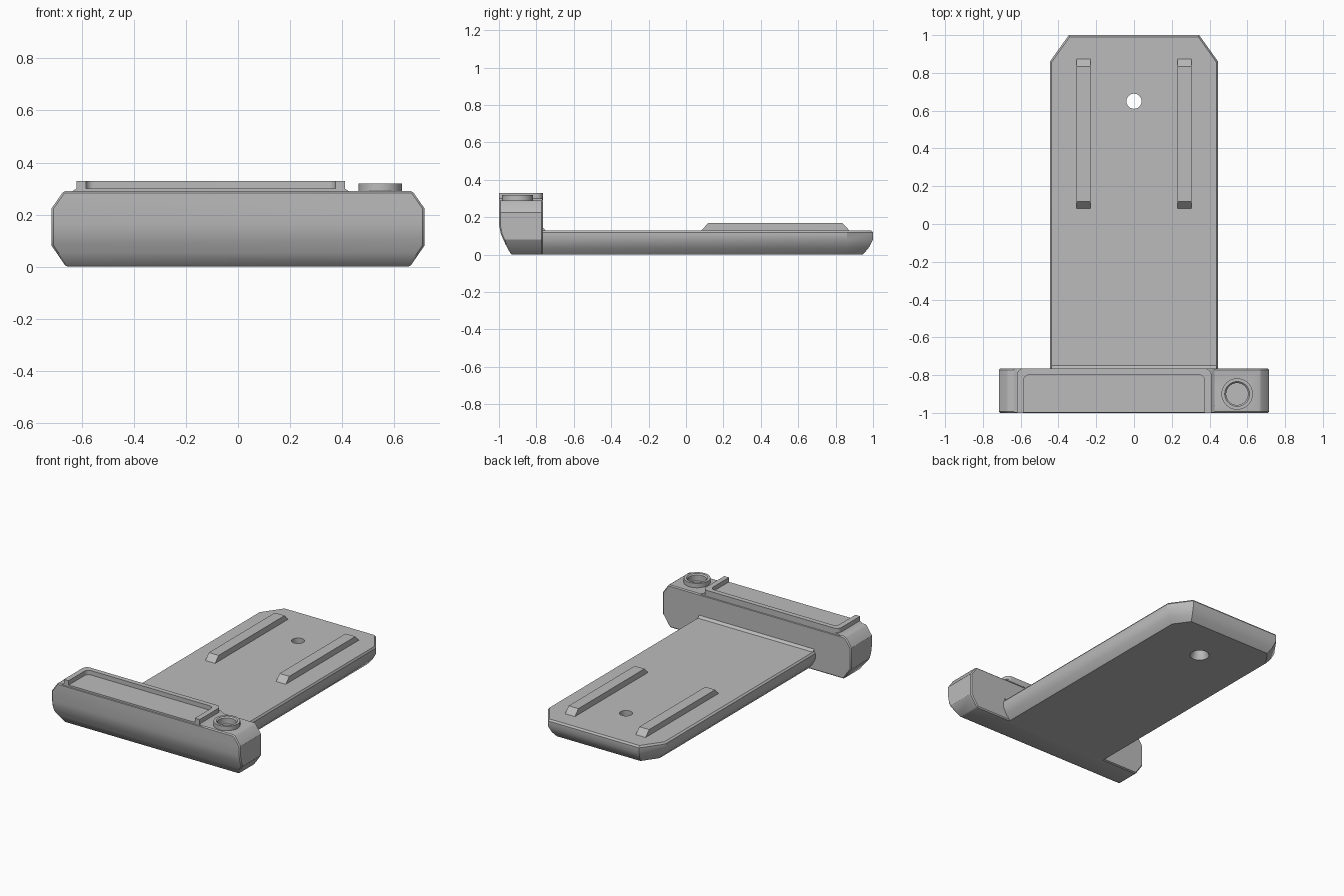
import bpy, bmesh, math

if "Cube" in bpy.data.objects:
    bpy.data.objects.remove(bpy.data.objects["Cube"], do_unlink=True)

GREY = bpy.data.materials.new("mid grey")
GREY.use_nodes = True
GREY.diffuse_color = (0.5, 0.5, 0.5, 1)
GREY.node_tree.nodes["Principled BSDF"].inputs["Base Color"].default_value = (0.5, 0.5, 0.5, 1)


def loft(name, rings, closed=False):
    """Join rings of points with quads; cap the ends, or join them if closed."""
    bm = bmesh.new()
    loops = [[bm.verts.new(p) for p in ring] for ring in rings]
    pairs = list(zip(loops, loops[1:]))
    if closed:
        pairs.append((loops[-1], loops[0]))
    else:
        bm.faces.new(loops[0])
        bm.faces.new(loops[-1])
    for a, b in pairs:
        for i in range(len(a)):
            j = (i + 1) % len(a)
            bm.faces.new((a[i], a[j], b[j], b[i]))
    bmesh.ops.recalc_face_normals(bm, faces=bm.faces)
    mesh = bpy.data.meshes.new(name)
    bm.to_mesh(mesh)
    bm.free()
    mesh.materials.append(GREY)
    obj = bpy.data.objects.new(name, mesh)
    bpy.context.collection.objects.link(obj)
    return obj


def prism(name, axis, points, lo, hi):
    place = {"x": lambda p, t: (t, p[0], p[1]),
             "y": lambda p, t: (p[0], t, p[1]),
             "z": lambda p, t: (p[0], p[1], t)}[axis]
    return loft(name, [[place(p, t) for p in points] for t in (lo, hi)])


def lathe(name, x, y, profile, closed=False, steps=40):
    angles = [2 * math.pi * i / steps for i in range(steps)]
    return loft(name, [[(x + r * math.cos(a), y + r * math.sin(a), z) for a in angles]
                       for r, z in profile], closed)


def select(obj):
    bpy.ops.object.select_all(action="DESELECT")
    obj.select_set(True)
    bpy.context.view_layer.objects.active = obj


def boolean(obj, cutter, operation):
    mod = obj.modifiers.new("cut", "BOOLEAN")
    mod.operation, mod.object, mod.solver = operation, cutter, "EXACT"
    select(obj)
    bpy.ops.object.modifier_apply(modifier=mod.name)
    bpy.data.objects.remove(cutter, do_unlink=True)


def bevel(obj, width):
    mod = obj.modifiers.new("bevel", "BEVEL")
    mod.width, mod.segments = width, 1
    mod.limit_method, mod.angle_limit = "ANGLE", math.radians(50)
    select(obj)
    bpy.ops.object.modifier_apply(modifier=mod.name)


def smooth(obj):
    select(obj)
    bpy.ops.object.shade_smooth_by_angle(angle=math.radians(32))


FRONT, REAR, TOP = -1.0, -0.765, 0.29

# Front block: octagonal end shape trimmed by a curved front profile
right_half = [(0.66, 0), (0.715, 0.08), (0.715, 0.225), (0.67, TOP)]
octagon = right_half + [(-x, z) for x, z in reversed(right_half)]
block = prism("front_block", "y", octagon, FRONT - 0.05, REAR)
side = [(REAR + 0.1, -0.1), (-0.985, -0.1), (-0.935, 0), (-0.965, 0.055),
        (-0.99, 0.11), (FRONT, 0.16), (FRONT, 0.4), (REAR + 0.1, 0.4)]
boolean(block, prism("profile_cutter", "x", side, -1, 1), "INTERSECT")
bevel(block, 0.007)

# Round socket sunk in the block, with a raised collar
SX, SY = 0.546, -0.9
boolean(block, lathe("socket_cutter", SX, SY, [(0.06, 0.27), (0.06, 0.4)]), "DIFFERENCE")
smooth(block)
smooth(lathe("socket_collar", SX, SY, [(0.083, 0.28), (0.083, 0.32), (0.066, 0.32),
                                       (0.058, 0.312), (0.058, 0.28)], closed=True))

# Low pad under the rim
L, R = -0.62, 0.41
prism("rim_pad", "y", [(L - 0.018, TOP - 0.002), (L, 0.30), (R, 0.30), (R + 0.018, TOP - 0.002)],
      FRONT + 0.001, REAR - 0.001)


# U-shaped rim, open at the front, with rounded rear corners
def u_path(left, right, rear, radius):
    path = [(left, FRONT)]
    for cx, start in ((left + radius, 180), (right - radius, 90)):
        for i in range(7):
            a = math.radians(start - 15 * i)
            path.append((cx + radius * math.cos(a), rear - radius + radius * math.sin(a)))
    return path + [(right, FRONT)]


rim = u_path(L, R, REAR, 0.035) + u_path(L + 0.036, R - 0.036, REAR - 0.034, 0.03)[::-1]
smooth(prism("rim", "z", rim, TOP, 0.33))


# Base plate: clipped rear corners, rounded underside, fine top chamfer
def plate_ring(z, d):
    half = [(0.445 - d, REAR - 0.03), (0.445 - d, 0.86 - 0.32 * d), (0.345 - 0.515 * d, 1 - d)]
    return [(x, y, z) for x, y in half] + [(-x, y, z) for x, y in reversed(half)]


plate = loft("base_plate", [plate_ring(z, d) for z, d in
                            ((0, 0.055), (0.035, 0.024), (0.08, 0), (0.118, 0), (0.13, 0.009))])

# Countersunk screw hole
hole = [(0.066, -0.01), (0.04, 0.05), (0.04, 0.2)]
boolean(plate, lathe("hole_cutter", 0, 0.65, hole), "DIFFERENCE")
smooth(plate)

# Small fillet where the plate meets the block
prism("plate_fillet", "x", [(REAR - 0.01, 0.12), (REAR - 0.01, 0.145), (REAR, 0.145),
                            (REAR + 0.015, 0.13), (REAR + 0.015, 0.12)], -0.436, 0.436)

# Two guide rails with sloped ends
rail_side = [(0.08, 0.128), (0.12, 0.17), (0.835, 0.17), (0.875, 0.128)]
for name, x in (("left_rail", 0.268), ("right_rail", -0.268)):
    prism(name, "x", rail_side, x - 0.037, x + 0.037)
